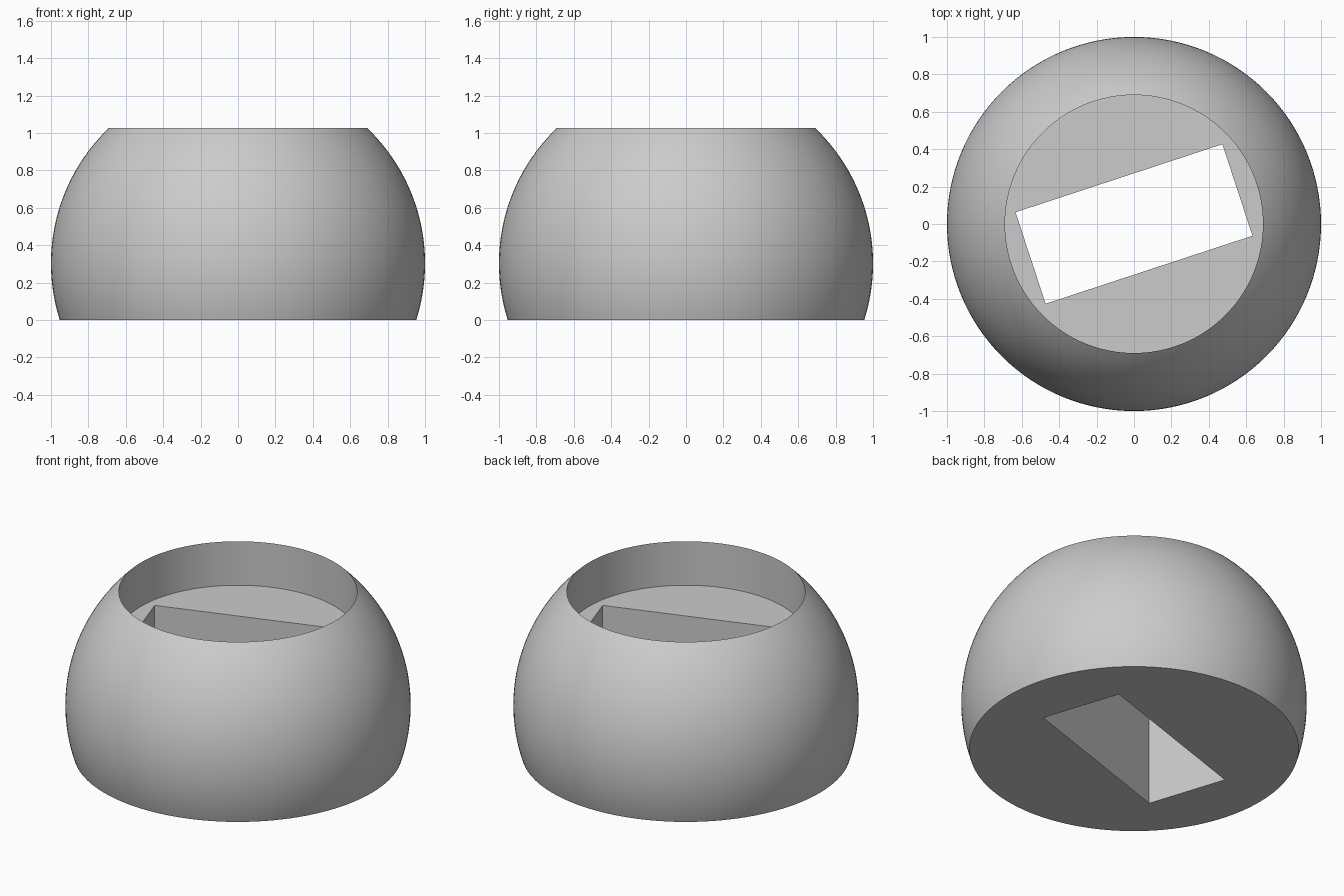
import bpy
import bmesh
import math
from mathutils import Matrix

cube = bpy.data.objects.get("Cube")
if cube:
    bpy.data.objects.remove(cube, do_unlink=True)

RADIUS = 1.0
CENTRE_Z = 0.303
TOP_Z = 1.027
FLOOR_Z = 0.746
SEGMENTS = 128
RINGS = 40

grey = bpy.data.materials.new("plain grey")
grey.use_nodes = True
colour = (0.6, 0.6, 0.6, 1)
grey.diffuse_color = colour
grey.node_tree.nodes["Principled BSDF"].inputs["Base Color"].default_value = colour


def add_object(name, bm):
    mesh = bpy.data.meshes.new(name)
    bmesh.ops.recalc_face_normals(bm, faces=bm.faces)
    bm.to_mesh(mesh)
    bm.free()
    mesh.materials.append(grey)
    obj = bpy.data.objects.new(name, mesh)
    bpy.context.collection.objects.link(obj)
    return obj


# Truncated sphere profile with a straight-walled recess in the top
low = math.asin(-CENTRE_Z / RADIUS)
high = math.asin((TOP_Z - CENTRE_Z) / RADIUS)
angles = [low + (high - low) * i / RINGS for i in range(RINGS + 1)]
profile = [(RADIUS * math.cos(a), CENTRE_Z + RADIUS * math.sin(a)) for a in angles]
profile.append((profile[-1][0], FLOOR_Z))

bm = bmesh.new()
rings = []
for r, z in profile:
    ring = bmesh.ops.create_circle(bm, segments=SEGMENTS, radius=r,
                                   matrix=Matrix.Translation((0, 0, z)))["verts"]
    rings.append(ring)
for lower, upper in zip(rings, rings[1:]):
    for i in range(SEGMENTS):
        j = (i + 1) % SEGMENTS
        bm.faces.new((lower[i], lower[j], upper[j], upper[i]))
bm.faces.new(rings[0])
bm.faces.new(rings[-1])
body = add_object("rounded_body", bm)

# Turned rectangular slot through the floor
bm = bmesh.new()
bmesh.ops.create_cube(bm, size=1, matrix=Matrix.Rotation(math.radians(18.2), 4, "Z")
                      @ Matrix.Diagonal((1.164, 0.515, 4, 1)))
cutter = add_object("slot_cutter", bm)
cutter.hide_render = True

cut = body.modifiers.new("slot", "BOOLEAN")
cut.operation = "DIFFERENCE"
cut.solver = "EXACT"
cut.object = cutter
bpy.ops.object.select_all(action="DESELECT")
body.select_set(True)
bpy.context.view_layer.objects.active = body
bpy.ops.object.modifier_apply(modifier=cut.name)
bpy.data.objects.remove(cutter, do_unlink=True)

bpy.ops.object.shade_smooth_by_angle(angle=math.radians(30))
